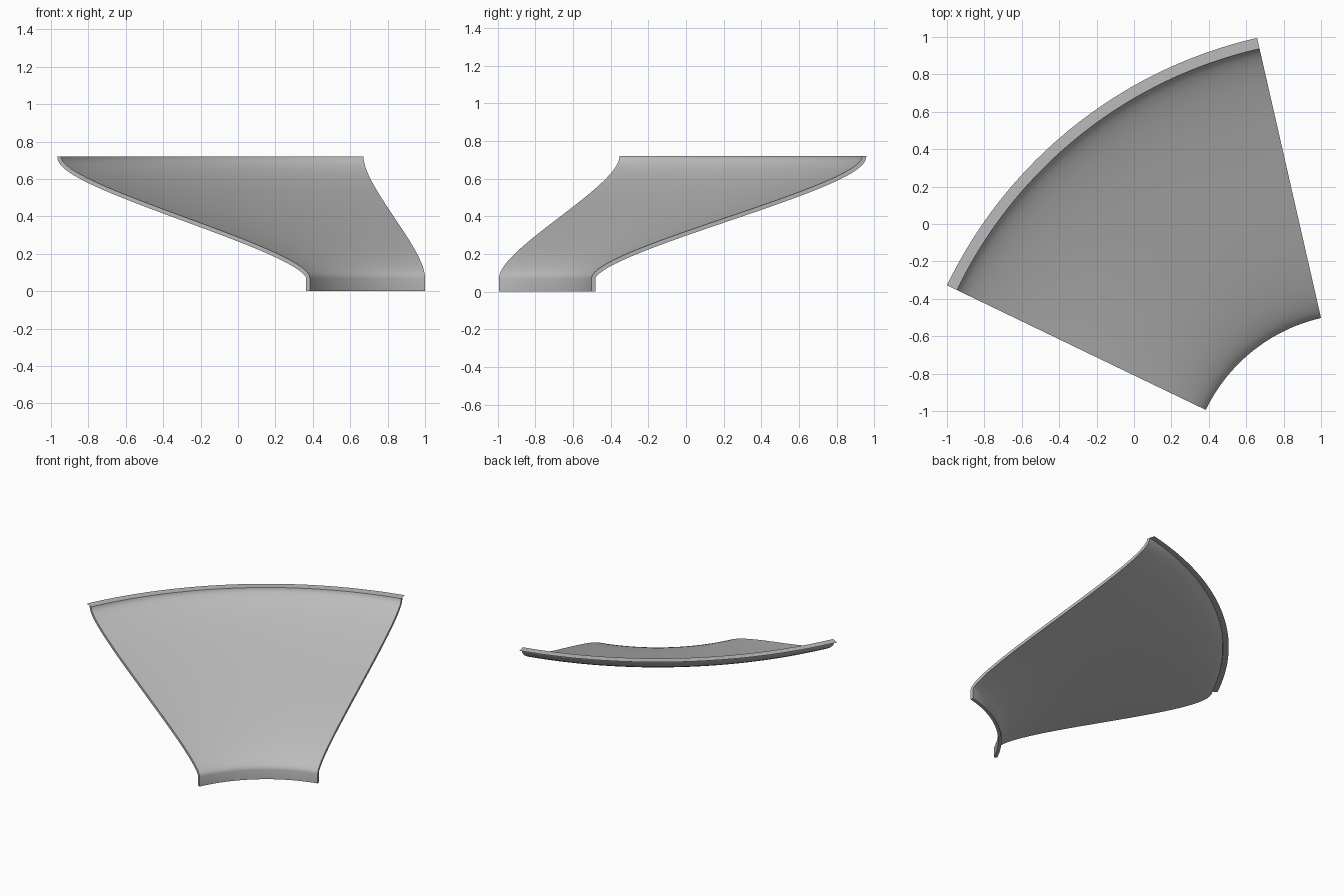
import bpy, bmesh, math
from mathutils import Vector, Matrix

cube = bpy.data.objects.get("Cube")
if cube:
    bpy.data.objects.remove(cube, do_unlink=True)

SECTOR = 2 * math.pi / 7          # one seventh of a full funnel
AXIS = Vector((1.202, -1.388, 0))  # centre of revolution
R_IN, R_OUT, R_LIP = 0.908, 2.385, 2.444
Z_COLLAR, Z_TOP = 0.07, 0.72
WALL, PULL = 0.022, 0.16
CURVE_STEPS, SPIN_STEPS = 40, 64

grey = bpy.data.materials.new("plain grey")
grey.use_nodes = True
grey.diffuse_color = (0.5, 0.5, 0.5, 1)
grey.node_tree.nodes["Principled BSDF"].inputs["Base Color"].default_value = grey.diffuse_color


def s_curve():
    """Upper and lower lines of the wall: short collar, then an S up to the rim."""
    p = [Vector(v) for v in ((R_IN, Z_COLLAR), (R_IN, Z_COLLAR + PULL),
                             (R_OUT, Z_TOP - PULL), (R_OUT, Z_TOP))]
    upper, lower = [Vector((R_IN, 0))], [Vector((R_IN + WALL, 0))]
    for i in range(CURVE_STEPS + 1):
        t = i / CURVE_STEPS
        s = 1 - t
        pos = p[0] * s**3 + p[1] * 3 * s * s * t + p[2] * 3 * s * t * t + p[3] * t**3
        tan = (p[1] - p[0]) * s * s + (p[2] - p[1]) * 2 * s * t + (p[3] - p[2]) * t * t
        normal = Vector((tan.y, -tan.x)).normalized()
        upper.append(pos)
        lower.append(pos + normal * WALL)
    return upper, lower


def spun(name, points, closed):
    """Sweep a radial profile through the sector, with end caps if closed."""
    bm = bmesh.new()
    turn = Matrix.Rotation(SECTOR * 2, 3, 'Z')
    verts = [bm.verts.new(turn @ Vector((q.x, 0, q.y)) + AXIS) for q in points]
    edges = [bm.edges.new(pair) for pair in zip(verts, verts[1:])]
    if closed:
        edges.append(bm.edges.new((verts[-1], verts[0])))
    result = bmesh.ops.spin(bm, geom=verts + edges, cent=AXIS, axis=(0, 0, 1),
                            angle=SECTOR, steps=SPIN_STEPS, use_duplicate=False)
    if closed:
        last = {v for v in result["geom_last"] if isinstance(v, bmesh.types.BMVert)}
        for ring in (set(verts), last):
            # quads across the wall thickness at each end
            loop = sorted(ring, key=lambda v: v.index)
            bmesh.ops.contextual_create(
                bm, geom=[e for e in bm.edges if set(e.verts) <= set(loop)])
    bmesh.ops.recalc_face_normals(bm, faces=bm.faces)
    bm.normal_update()
    if not closed and next(iter(bm.faces)).normal.z < 0:
        bmesh.ops.reverse_faces(bm, faces=bm.faces)
    mesh = bpy.data.meshes.new(name)
    bm.to_mesh(mesh)
    bm.free()
    mesh.materials.append(grey)
    obj = bpy.data.objects.new(name, mesh)
    bpy.context.collection.objects.link(obj)
    bpy.ops.object.select_all(action='DESELECT')
    obj.select_set(True)
    bpy.context.view_layer.objects.active = obj
    bpy.ops.object.shade_smooth_by_angle(angle=math.radians(30))
    return obj


# Curved wall panel
upper, lower = s_curve()
spun("funnel_panel", upper + lower[::-1], True)

# Thin flat lip around the outer rim
spun("rim_lip", [Vector((R_OUT + WALL, Z_TOP)), Vector((R_LIP, Z_TOP))], False)
